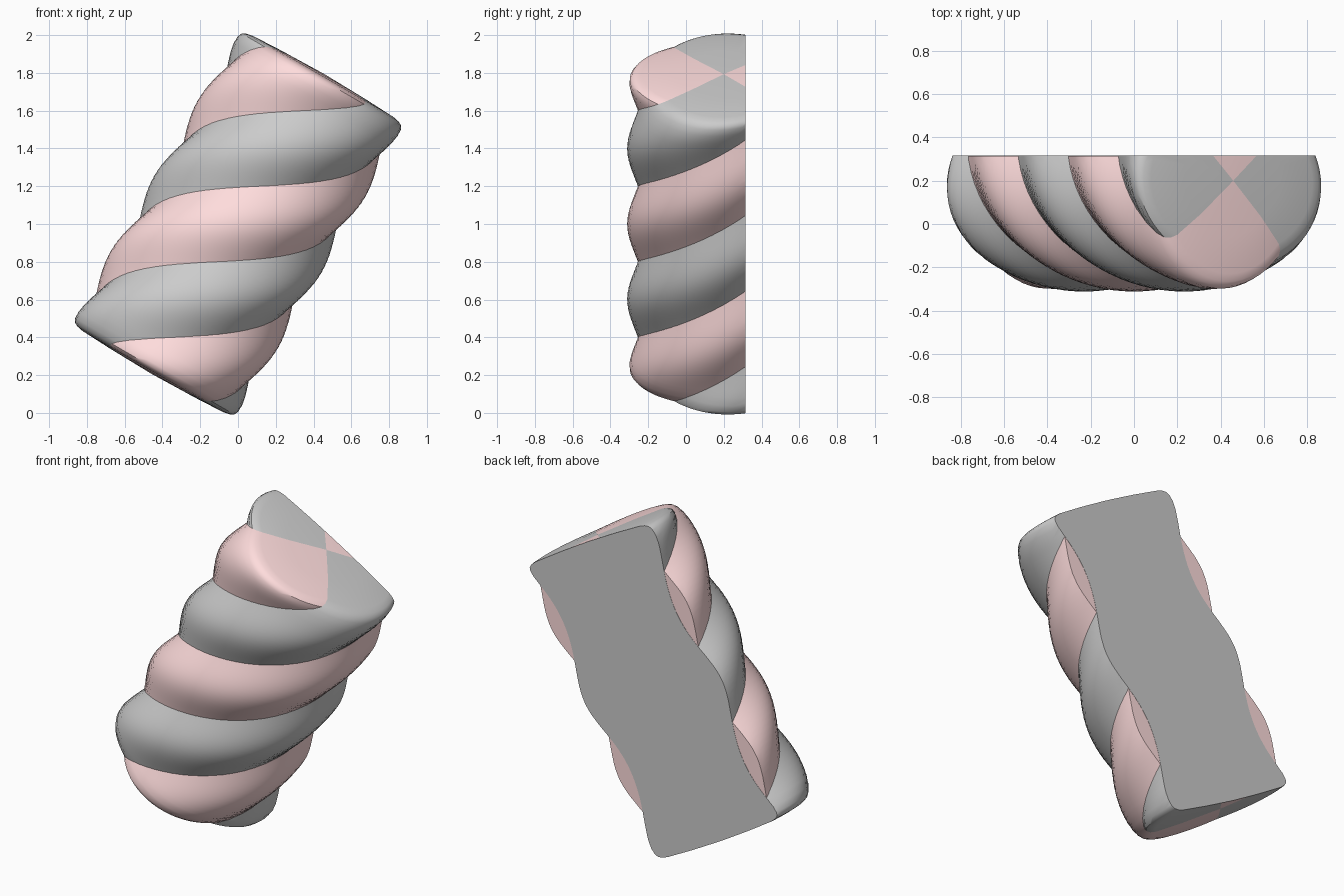
import bpy, bmesh, math
from mathutils import Matrix, Vector

if "Cube" in bpy.data.objects:
    bpy.data.objects.remove(bpy.data.objects["Cube"])

SEG = 64                      # points round each oval section
WIDE, NARROW = 0.512, 0.414   # oval half-widths
TWIST = 2 * math.pi / 1.848   # one full turn over the length
AXIS_Y, CUT_Y = 0.2, 0.315    # leaning axis and flat back plane

# rounded end: (section scale, distance along axis)
END = [(1, 0.78), (0.995, 0.825), (0.98, 0.862), (0.955, 0.883),
       (0.91, 0.895), (0.84, 0.902), (0.5, 0.91)]
TIP = 0.916
body = [(1, -0.78 + 1.56 * i / 48) for i in range(1, 48)]
RINGS = [(k, -s) for k, s in reversed(END)] + body + END


def twisted_strand(name, phase, cut, colour=None):
    bm = bmesh.new()
    # twisted oval sections
    rings = []
    for k, s in RINGS:
        turn = phase + TWIST * s
        ring = []
        for i in range(SEG):
            a = 2 * math.pi * i / SEG
            p = Vector((WIDE * k * math.cos(a), NARROW * k * math.sin(a), s))
            ring.append(bm.verts.new(Matrix.Rotation(turn, 3, 'Z') @ p))
        rings.append(ring)
    for lo, hi in zip(rings, rings[1:]):
        for i in range(SEG):
            j = (i + 1) % SEG
            bm.faces.new((lo[i], lo[j], hi[j], hi[i]))
    # shallow domed ends
    bottom, top = bm.verts.new((0, 0, -TIP)), bm.verts.new((0, 0, TIP))
    for i in range(SEG):
        j = (i + 1) % SEG
        bm.faces.new((rings[0][j], rings[0][i], bottom))
        bm.faces.new((rings[-1][i], rings[-1][j], top))
    # lean to the right, then slice the back flat
    bm.transform(Matrix.Translation((0, AXIS_Y, 1)) @ Matrix.Rotation(math.radians(30), 4, 'Y'))
    bmesh.ops.bisect_plane(bm, geom=bm.verts[:] + bm.edges[:] + bm.faces[:],
                           plane_co=(0, cut, 0), plane_no=(0, 1, 0), clear_outer=True)
    rim = [e for e in bm.edges if e.is_boundary]
    bmesh.ops.holes_fill(bm, edges=rim, sides=0)
    bmesh.ops.recalc_face_normals(bm, faces=bm.faces[:])
    mesh = bpy.data.meshes.new(name)
    bm.to_mesh(mesh)
    bm.free()
    ob = bpy.data.objects.new(name, mesh)
    bpy.context.collection.objects.link(ob)
    if colour:
        mat = bpy.data.materials.new(name + "_colour")
        mat.diffuse_color = colour
        mat.use_nodes = True
        mat.node_tree.nodes["Principled BSDF"].inputs["Base Color"].default_value = mat.diffuse_color
        mesh.materials.append(mat)
    bpy.ops.object.select_all(action='DESELECT')
    ob.select_set(True)
    bpy.context.view_layer.objects.active = ob
    bpy.ops.object.shade_smooth_by_angle(angle=math.radians(40))
    return ob


# two interlocking twists of soft candy, a quarter turn apart
twisted_strand("white_twist", 0, CUT_Y)
twisted_strand("pink_twist", math.pi / 2, CUT_Y - 0.001, (1.0, 0.72, 0.72, 1))
